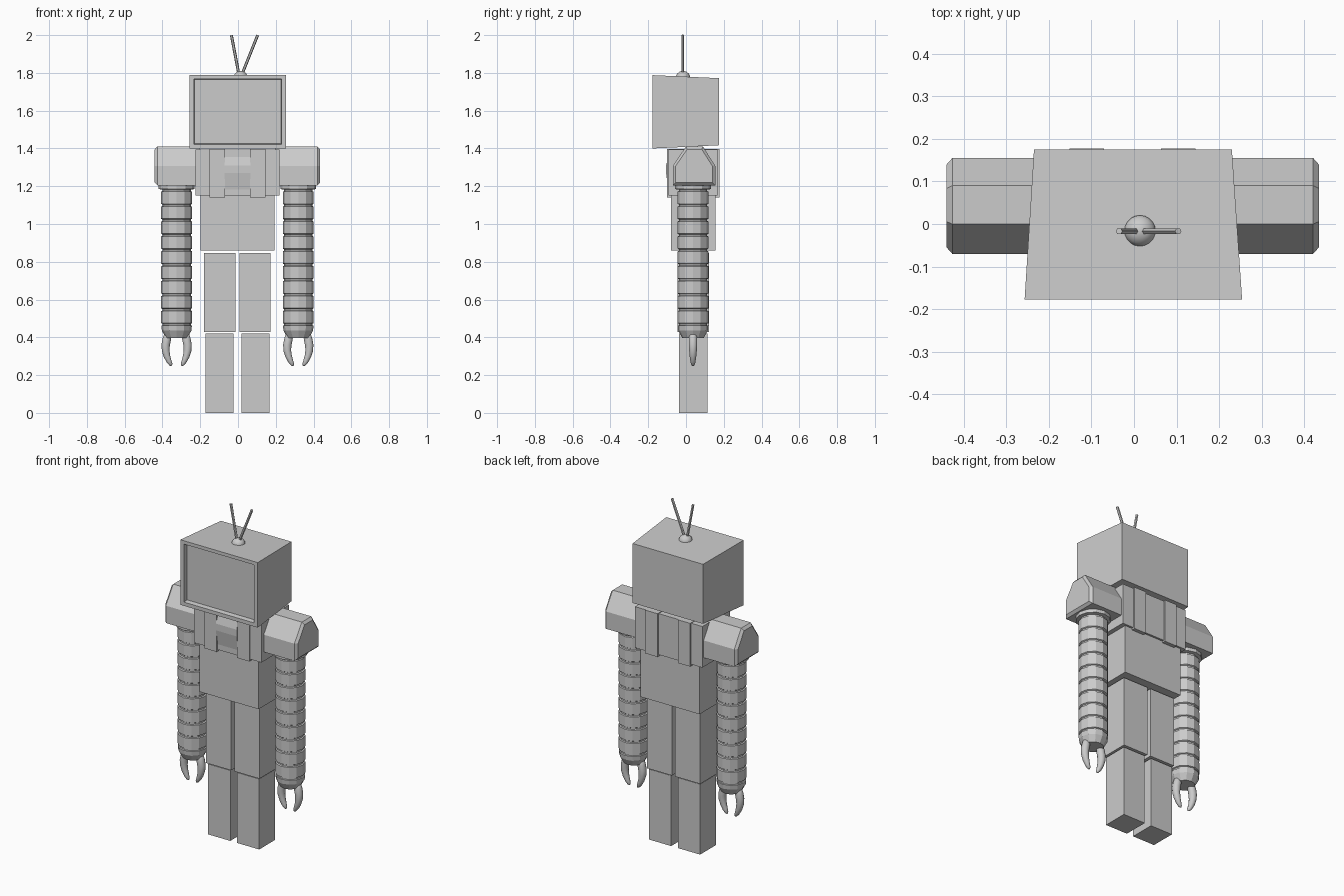
import bpy, bmesh, math
from mathutils import Vector

if "Cube" in bpy.data.objects:
    bpy.data.objects.remove(bpy.data.objects["Cube"])

CX = -0.003  # symmetry line of the body


def finish(name, bm):
    bmesh.ops.recalc_face_normals(bm, faces=bm.faces[:])
    me = bpy.data.meshes.new(name)
    bm.to_mesh(me)
    bm.free()
    ob = bpy.data.objects.new(name, me)
    bpy.context.collection.objects.link(ob)
    return ob


def box(name, x0, x1, y0, y1, z0, z1):
    bm = bmesh.new()
    bmesh.ops.create_cube(bm, size=1)
    for v in bm.verts:
        v.co = (x1 if v.co.x > 0 else x0, y1 if v.co.y > 0 else y0, z1 if v.co.z > 0 else z0)
    return finish(name, bm)


def skin(name, rings):
    """Bridge equal-length rings of points and cap both ends."""
    bm = bmesh.new()
    loops = [[bm.verts.new(p) for p in r] for r in rings]
    n = len(loops[0])
    for a, b in zip(loops, loops[1:]):
        for i in range(n):
            bm.faces.new((a[i], a[(i + 1) % n], b[(i + 1) % n], b[i]))
    bm.faces.new(loops[0])
    bm.faces.new(loops[-1])
    return finish(name, bm)


def lathe(name, cx, cy, profile, n=12):
    return skin(name, [[(cx + r * math.cos(2 * math.pi * i / n), cy + r * math.sin(2 * math.pi * i / n), z)
                        for i in range(n)] for r, z in profile])


def tube(name, path, n):
    """Round tube in the xz plane; path entries are (x, y, z, radius)."""
    pts = [Vector(p[:3]) for p in path]
    rings = []
    for k, p in enumerate(pts):
        t = (pts[min(k + 1, len(pts) - 1)] - pts[max(k - 1, 0)]).normalized()
        side = Vector((0, 1, 0))
        up = t.cross(side)
        rings.append([p + path[k][3] * (side * math.cos(a) + up * math.sin(a))
                      for a in [2 * math.pi * (i + 0.5) / n for i in range(n)]])
    return skin(name, rings)


def smooth(ob, angle=40):
    bpy.ops.object.select_all(action='DESELECT')
    ob.select_set(True)
    bpy.context.view_layer.objects.active = ob
    bpy.ops.object.shade_smooth_by_angle(angle=math.radians(angle))


# Television head: tapers to the back, with a recessed screen
def rect(x0, x1, y, z0, z1):
    return [(x0, y, z0), (x1, y, z0), (x1, y, z1), (x0, y, z1)]


skin("television_head", [
    rect(-0.235, 0.23, 0.175, 1.417, 1.772),
    rect(-0.257, 0.254, -0.177, 1.40, 1.788),
    rect(-0.234, 0.231, -0.177, 1.422, 1.768),
    rect(-0.230, 0.227, -0.150, 1.426, 1.764)])

# Antenna base and rods
smooth(lathe("antenna_base", 0.014, -0.016,
             [(0.037, 1.775), (0.036, 1.785), (0.030, 1.797), (0.018, 1.806), (0.005, 1.81)], 20), 60)
tube("antenna_left", [(0.005, -0.017, 1.79, 0.008), (-0.035, -0.017, 2.0, 0.008)], 6)
tube("antenna_right", [(0.02, -0.017, 1.79, 0.008), (0.104, -0.017, 2.0, 0.008)], 6)

# Torso and vest
box("torso", -0.198, 0.192, -0.08, 0.155, 0.86, 1.39)
box("vest", -0.225, 0.219, -0.092, 0.167, 1.15, 1.395)

# Chest plate between the straps
chest = [(-0.08, 1.395), (-0.106, 1.31), (-0.106, 1.27), (-0.09, 1.17), (0.0, 1.17), (0.0, 1.395)]
skin("chest_plate", [[(x, y, z) for y, z in chest] for x in (-0.072, 0.066)])

for s, side in ((-1, "left"), (1, "right")):
    def span(a, b):
        return sorted((CX + s * a, CX + s * b))

    # Straps run down the front and back
    box("strap_" + side, *span(0.067, 0.148), -0.101, 0.177, 1.14, 1.398)

    # Legs
    box("thigh_" + side, *span(0.011, 0.176), -0.045, 0.122, 0.427, 0.847)
    box("shin_" + side, *span(0.022, 0.169), -0.037, 0.113, 0.0, 0.42)

    # Gabled shoulder pad with a chamfered outer end
    gable = [(-0.07, 1.205), (-0.07, 1.308), (0.0, 1.41), (0.09, 1.41), (0.155, 1.308), (0.155, 1.205)]
    rings = []
    for x, k in ((0.20, 1), (0.424, 1), (0.438, 0.86)):
        rings.append([(CX + s * x, 0.042 + (y - 0.042) * k, 1.305 + (z - 1.305) * k) for y, z in gable])
    skin("shoulder_pad_" + side, rings)

    # Segmented arm: collar, nine hose segments with grooves, tapered cuff
    ax, ay = CX + s * 0.322, 0.037
    prof = [(0.095, 1.22), (0.095, 1.185), (0.083, 1.183)]
    top, pitch = 1.183, 0.079
    for i in range(9):
        z = top - i * pitch
        prof += [(0.075, z - 0.001), (0.075, z - 0.009), (0.082, z - 0.012), (0.082, z - pitch + 0.003)]
    end = top - 9 * pitch
    prof += [(0.075, end), (0.075, end - 0.008), (0.081, end - 0.010), (0.078, 0.435), (0.057, 0.397)]
    lathe("arm_" + side, ax, ay, prof)

    # Two curved pincers
    for c, part in ((-1, "inner"), (1, "outer")):
        curve = [(0.040, 0.428, 0.010), (0.045, 0.418, 0.020), (0.052, 0.39, 0.023), (0.058, 0.36, 0.023),
                 (0.058, 0.33, 0.021), (0.051, 0.30, 0.018), (0.040, 0.273, 0.014),
                 (0.031, 0.257, 0.010), (0.027, 0.249, 0.004)]
        smooth(tube("pincer_%s_%s" % (part, side),
                    [(ax + s * c * x, ay, z, r) for x, z, r in curve], 12), 60)
